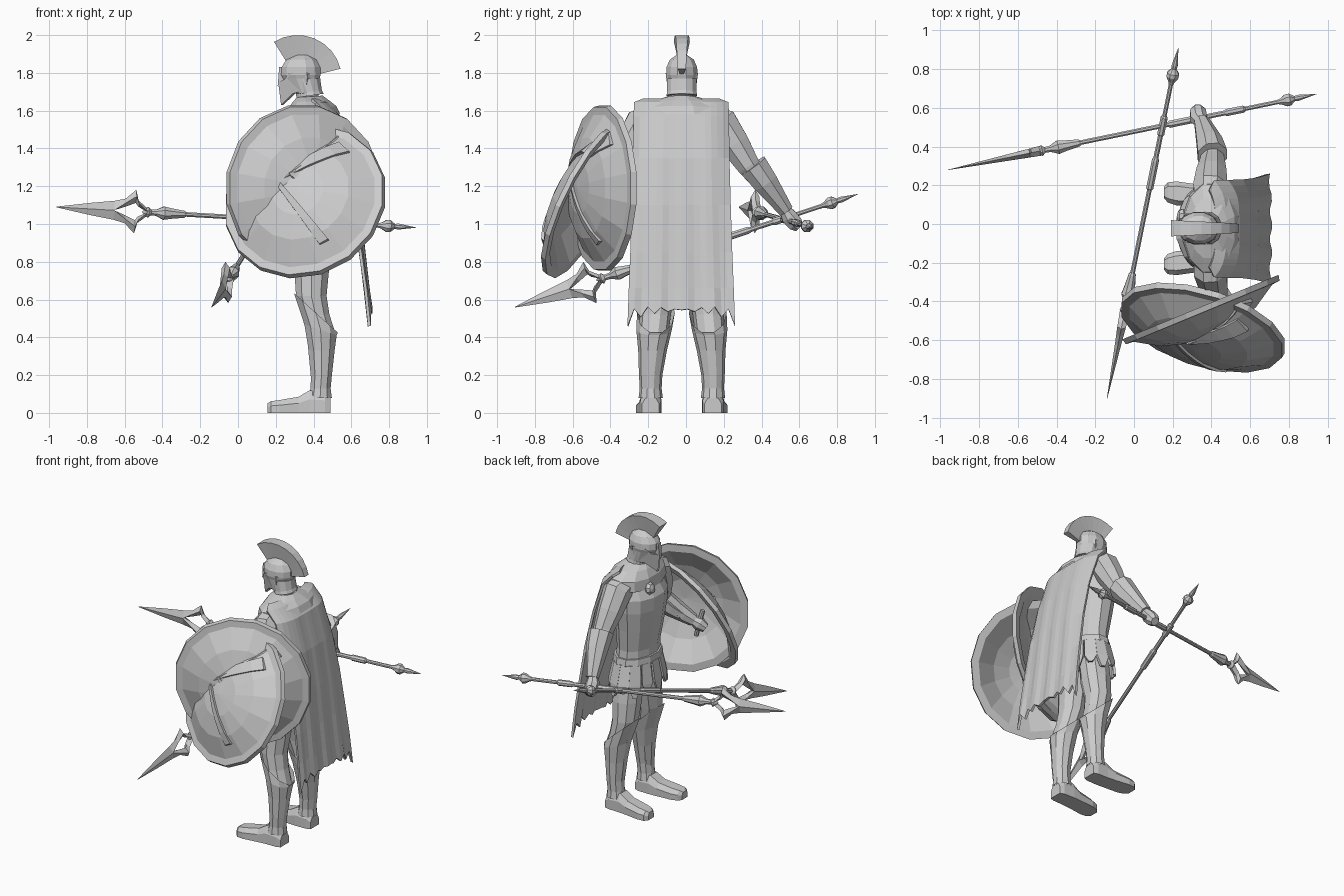
import bpy, bmesh, math
from mathutils import Vector, Matrix

cube = bpy.data.objects.get("Cube")
if cube:
    bpy.data.objects.remove(cube, do_unlink=True)

stone = bpy.data.materials.new("plain_grey")
stone.use_nodes = True
stone.diffuse_color = (0.6, 0.6, 0.6, 1)
stone.node_tree.nodes["Principled BSDF"].inputs["Base Color"].default_value = (0.6, 0.6, 0.6, 1)

MID = -0.022  # body centre line across the shoulders


def finish(name, bm, matrix=None):
    bmesh.ops.remove_doubles(bm, verts=bm.verts, dist=0.0005)
    bmesh.ops.recalc_face_normals(bm, faces=bm.faces)
    if matrix:
        bm.transform(matrix)
    mesh = bpy.data.meshes.new(name)
    bm.to_mesh(mesh)
    bm.free()
    mesh.materials.append(stone)
    obj = bpy.data.objects.new(name, mesh)
    bpy.context.scene.collection.objects.link(obj)
    return obj


def loft(name, rings, caps=True, closed=True, matrix=None):
    """Skin a list of equal-length point rings."""
    bm = bmesh.new()
    rows = [[bm.verts.new(p) for p in ring] for ring in rings]
    count = len(rows[0])
    for low, high in zip(rows, rows[1:]):
        for i in range(count if closed else count - 1):
            j = (i + 1) % count
            bm.faces.new((low[i], low[j], high[j], high[i]))
    if caps:
        bm.faces.new(rows[0])
        bm.faces.new(rows[-1])
    return finish(name, bm, matrix)


def angles(sides):
    return [math.tau * (i + 0.5) / sides for i in range(sides)]


def upright(name, stations, shift=0, sides=12, caps=True):
    """Stations: height, centre x, radius x, radius y, then optional slant and sideways offset."""
    rings = []
    for z, cx, rx, ry, *extra in stations:
        slant, offset = (extra + [0, 0])[:2]
        rings.append([(cx - rx * math.cos(a), MID + shift + offset + ry * math.sin(a),
                       z + slant * math.cos(a)) for a in angles(sides)])
    return loft(name, rings, caps)


def limb(name, stations, sides=8):
    """Stations: point and radius along a bent limb."""
    points = [Vector(s[:3]) for s in stations]
    rings = []
    for i, p in enumerate(points):
        along = (points[min(i + 1, len(points) - 1)] - points[max(i - 1, 0)]).normalized()
        u = along.cross(Vector((1, 0, 0))).normalized()
        v = along.cross(u)
        r = stations[i][3]
        rings.append([p + r * (u * math.cos(a) + v * math.sin(a)) for a in angles(sides)])
    return loft(name, rings)


def lathe(name, profile, sides, matrix):
    rings = [[(r * math.cos(a), r * math.sin(a), h) for a in angles(sides)] for r, h in profile]
    return loft(name, rings, False, True, matrix)


def frame(origin, normal, side):
    n = Vector(normal).normalized()
    u = Vector(side)
    u = (u - n * u.dot(n)).normalized()
    rot = Matrix((u, n.cross(u), n)).transposed().to_4x4()
    return Matrix.Translation(origin) @ rot


# Torso, neck and belt
upright("torso", [(.86, .39, .115, .17), (1, .385, .12, .18), (1.1, .38, .115, .172), (1.25, .37, .132, .19),
                  (1.38, .365, .145, .21), (1.47, .365, .15, .212), (1.55, .38, .118, .195), (1.62, .39, .08, .12)])
upright("neck", [(1.56, .39, .08, .085), (1.66, .37, .062, .062), (1.74, .36, .06, .06)])
upright("belt", [(.99, .385, .13, .188), (1.01, .385, .138, .195), (1.05, .385, .132, .188)])

# Skirt of hanging strips
STRIPS = 14
for i in range(STRIPS):
    a = math.tau * i / STRIPS
    out = Vector((math.cos(a) * .135, math.sin(a) * .19, 0))
    tangent = Vector((-math.sin(a) * .135, math.cos(a) * .19, 0)).normalized()
    base = Vector((.385, MID, 0))
    rings = []
    for z, grow, w in ((1.01, .9, .034), (.88, 1.08, .04), (.83 - .03 * (i % 2), 1.12, .014)):
        c = base + out * grow + Vector((0, 0, z))
        rings.append([c - tangent * w, c + tangent * w, c + tangent * w + out * .1, c - tangent * w + out * .1])
    loft("skirt_strip", rings)

# Legs, greaves and feet
for side, label in ((1, "right"), (-1, "left")):
    leg = side * .165
    upright(label + "_leg", [(.95, .39, .1, .09, 0, side * -.08), (.75, .39, .096, .1, 0, side * -.055),
                             (.62, .388, .085, .09, 0, side * -.035), (.52, .41, .078, .082, 0, side * -.025),
                             (.42, .44, .08, .08, 0, side * -.015), (.14, .438, .05, .05), (.05, .438, .05, .05)],
            leg, sides=10)
    upright(label + "_greave", [(.08, .435, .065, .064), (.13, .437, .056, .058), (.2, .442, .058, .062),
                                (.33, .443, .072, .076, 0, side * -.01), (.44, .437, .09, .094, .03, side * -.018),
                                (.53, .412, .122, .1, .11, side * -.028)], leg, sides=10, caps=False)
    foot = []
    for x, w, h, out in ((.49, .045, .08, 0), (.46, .055, .11, 0), (.38, .057, .12, 0), (.32, .058, .085, .005),
                         (.22, .062, .068, .015), (.175, .052, .062, .02), (.155, .03, .05, .02)):
        y = MID + leg + side * out
        foot.append([(x, y - w, 0), (x, y - w, h * .6), (x, y - w * .6, h),
                     (x, y + w * .6, h), (x, y + w, h * .6), (x, y + w, 0)])
    loft(label + "_foot", foot)

# Right arm with bracer and fist
limb("right_arm", [(.39, .12, 1.55, .085), (.395, .19, 1.53, .095), (.4, .26, 1.42, .084), (.405, .33, 1.31, .066),
                   (.37, .48, 1.12, .04)])
limb("right_bracer", [(.405, .355, 1.31, .082), (.39, .42, 1.22, .072), (.35, .53, 1.07, .042)])
limb("right_fist", [(.35, .52, 1.08, .03), (.335, .545, 1.04, .046), (.33, .58, 1, .044), (.33, .6, .98, .028)])

# Left arm reaching into the shield
limb("left_arm", [(.39, -.17, 1.55, .085), (.395, -.24, 1.53, .092), (.41, -.31, 1.41, .08), (.43, -.36, 1.27, .06),
                  (.32, -.43, 1.15, .045)])
limb("left_bracer", [(.45, -.36, 1.26, .075), (.39, -.4, 1.2, .068), (.27, -.47, 1.11, .042)])
limb("left_fist", [(.28, -.46, 1.12, .03), (.24, -.485, 1.09, .045), (.2, -.5, 1.06, .03)])
limb("shield_grip", [(.22, -.5, 1.18, .015), (.24, -.485, 1.09, .018), (.26, -.485, 1, .015)])

# Helmet with neck guard, cheek guards, nose guard and crest
upright("helmet", [(1.69, .36, .075, .07), (1.77, .335, .1, .08), (1.79, .333, .108, .086), (1.83, .333, .106, .084),
                   (1.87, .335, .082, .066), (1.895, .34, .035, .028)])
upright("neck_guard", [(1.68, .385, .07, .084, -.01), (1.7, .38, .066, .08, -.01), (1.77, .36, .078, .08)])
for s in (1, -1):
    guard = [(.213, .006, 1.75), (.228, .006, 1.63), (.29, .055, 1.69), (.36, .074, 1.71), (.37, .086, 1.8),
             (.27, .075, 1.8), (.245, .05, 1.765)]
    loft("cheek_guard", [[(x + d, MID + s * (y - d), z) for x, y, z in guard] for d in (0, .012)])
nose = [(.218, .016, 1.83), (.21, .012, 1.73), (.24, .012, 1.72), (.25, .016, 1.83)]
loft("nose_guard", [[(x, MID + s * y, z) for x, y, z in nose] for s in (1, -1)])
crest = []
for i in range(9):
    a = math.radians(122 - 13.5 * i)
    low, top = .1, .235
    half = .042 - .0025 * i
    x, z = .315 + low * math.cos(a), 1.765 + low * math.sin(a)
    far_x, far_z = .315 + top * math.cos(a), 1.765 + top * math.sin(a)
    crest.append([(x, MID - half * .4, z), (x, MID + half * .4, z),
                  (far_x, MID + half, far_z), (far_x, MID - half, far_z)])
loft("crest", crest)

# Cape: draped sheet with soft folds and a torn hem
COLS = 17
cape = []
for z, x, half, wrap in ((1.665, .42, .2, .03), (1.645, .475, .25, .06), (1.57, .545, .253, .06), (1.35, .605, .255, .045),
                         (1.1, .645, .262, .03), (.85, .672, .27, .02), (.66, .693, .278, .015), (.545, .708, .285, .01)):
    row = []
    for c in range(COLS):
        t = 2 * c / (COLS - 1) - 1
        fold = .004 * (-1) ** (c // 2) * (1.7 - z)
        drop = -.035 * (-1) ** c * abs(t) - .05 * abs(t) ** 5 if z < .6 else 0
        row.append((x + fold - wrap * t ** 4, MID - .003 + half * t, z + drop))
    cape.append(row)
cape_obj = loft("cape", cape, False, False)
cape_obj.modifiers.new("thickness", "SOLIDIFY").thickness = .016

# Mantle round the shoulders, and its clasp
upright("mantle", [(1.675, .38, .07, .075, -.005), (1.65, .385, .1, .16, -.005),
                   (1.61, .39, .135, .235, -.015), (1.555, .395, .15, .25, -.03)], caps=False)
lathe("clasp", [(0, .03), (.03, .02), (.042, 0), (.03, -.02), (0, -.03)], 8, frame((.25, .04, 1.53), (-1, 0, .2), (0, 1, 0)))

# Shields: shallow domes with a flat rim and a chevron
DOME = [(0, .13), (.14, .118), (.27, .08), (.395, .004)]
SHELL = DOME + [(.438, 0), (.445, -.03), (.395, -.03), (.26, .06), (.14, .1), (0, .112)]


def dome_height(r):
    for (r0, h0), (r1, h1) in zip(DOME, DOME[1:]):
        if r <= r1:
            return h0 + (h1 - h0) * (r - r0) / (r1 - r0)
    return DOME[-1][1]


for centre, normal in (((.355, -.457, 1.19), (.38, -.92, 0)), ((.35, -.55, 1.128), (-.27, -.866, .42))):
    matrix = frame(centre, normal, (1, 0, 0))
    lathe("shield", SHELL, 16, matrix)
    apex = Vector((-.14, .08))
    for end, inner in (((.2, .3), (.06, -.07)), ((.1, -.3), (.05, .02))):
        rings = []
        for k in range(7):
            p = apex.lerp(Vector(end), k / 6)
            q = p + Vector(inner) * (.4 + k / 10)
            rings.append([(e.x, e.y, dome_height(e.length) + lift) for e, lift in
                          ((p, -.01), (q, -.01), (q, .016), (p, .009))])
        loft("shield_chevron", rings, matrix=matrix)

# Spears: turned shaft, two-pronged blade and butt spike
SHAFT = [(0, .46), (.02, .48), (.03, .495), (.016, .51), (.018, .54), (.038, .58), (.03, .62), (.02, .69), (.013, .7),
         (.013, 1.16), (.02, 1.17), (.02, 1.32), (.014, 1.34), (.014, 1.46), (.02, 1.47), (.02, 1.56), (.012, 1.57),
         (.012, 1.74), (.018, 1.76), (.034, 1.785), (.034, 1.805), (.014, 1.83), (.017, 1.85), (0, 1.95)]
PRONG = [(0, 0, .002), (.18, 0, .032), (.31, 0, .05), (.37, .022, .065), (.425, .045, .115),
         (.44, .027, .06), (.49, 0, .02)]
for tip, butt in (((-.96, .28, 1.09), (.96, .675, .98)), ((-.14, -.905, .56), (.23, .915, 1.16))):
    matrix = frame(tip, Vector(butt) - Vector(tip), (0, 0, 1))
    lathe("spear_shaft", SHAFT, 8, matrix)
    for s in (1, -1):
        rings = []
        for t, near, far in PRONG:
            mid = (near + far) / 2 if near else 0
            h = .001 + .05 * t
            rings.append([(s * near, 0, t), (s * mid, h, t), (s * far, 0, t), (s * mid, -h, t)])
        loft("spear_blade", rings, matrix=matrix)
